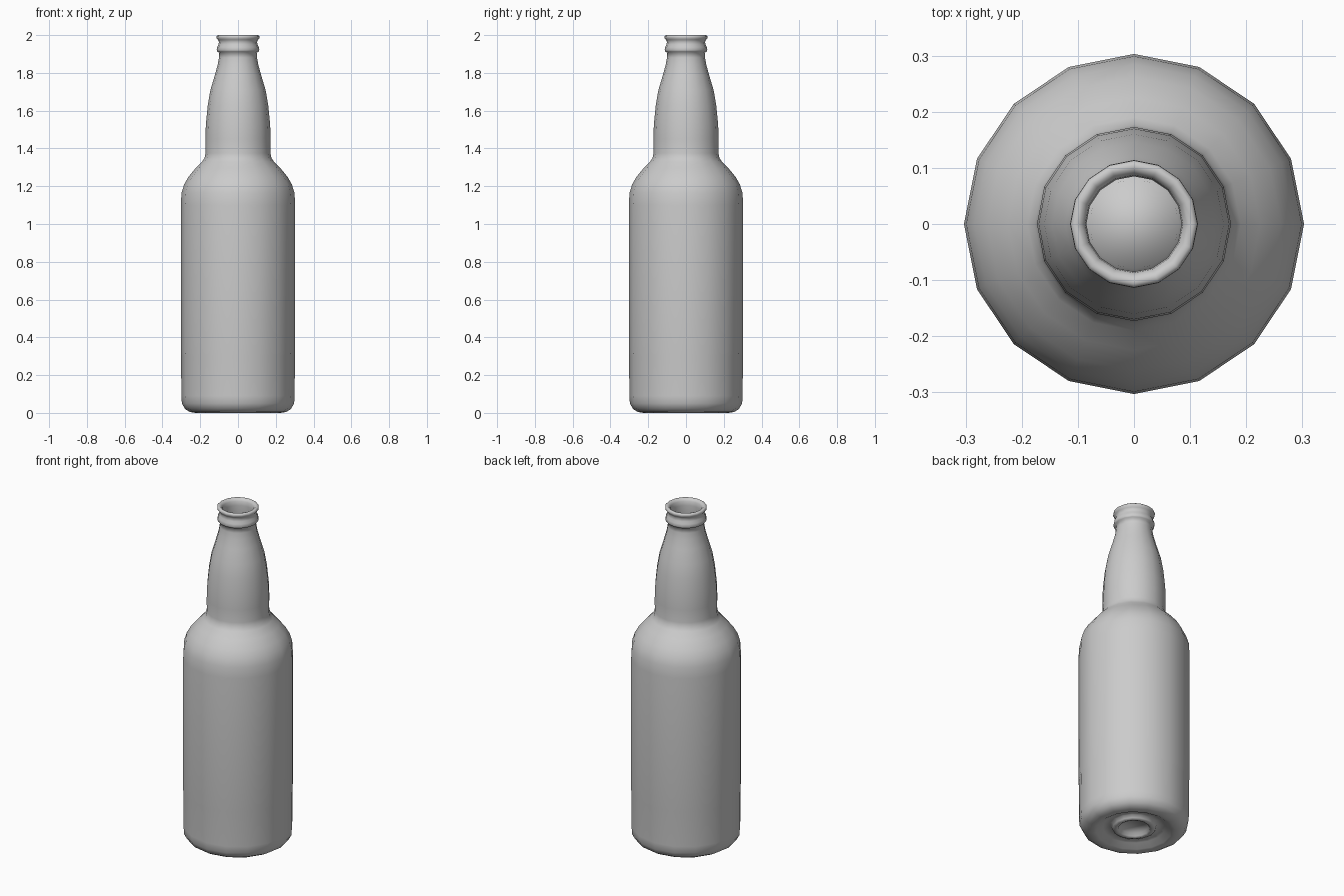
import bpy, bmesh, math

SIDES = 16

# Bottle profile (radius, height): underside, body, shoulder, neck, rings, lip, inside of mouth
profile = [
    (0.08, 0.035), (0.085, 0.018), (0.10, 0.012), (0.118, 0.018), (0.125, 0.035),
    (0.17, 0.025), (0.205, 0.004), (0.225, 0.0), (0.255, 0.005), (0.28, 0.02),
    (0.297, 0.05), (0.30, 0.09), (0.301, 0.30), (0.303, 0.32), (0.303, 1.10),
    (0.299, 1.165), (0.285, 1.21), (0.262, 1.25), (0.225, 1.295), (0.19, 1.33),
    (0.177, 1.35), (0.172, 1.375), (0.173, 1.45), (0.170, 1.53), (0.160, 1.63),
    (0.146, 1.71), (0.122, 1.79), (0.107, 1.845), (0.101, 1.88), (0.099, 1.908),
    (0.109, 1.912), (0.113, 1.921), (0.110, 1.937), (0.103, 1.95), (0.101, 1.965),
    (0.106, 1.975), (0.114, 1.985), (0.113, 1.995), (0.106, 2.0), (0.096, 1.998),
    (0.087, 1.985), (0.085, 1.96), (0.088, 1.90), (0.094, 1.86),
]


def lathe(name, points):
    """Revolve a profile around z, closing the first ring with a cap."""
    bm = bmesh.new()
    rings = []
    for r, z in points:
        rings.append([bm.verts.new((r * math.cos(2 * math.pi * i / SIDES),
                                    r * math.sin(2 * math.pi * i / SIDES), z))
                      for i in range(SIDES)])
    for a, b in zip(rings, rings[1:]):
        for i in range(SIDES):
            j = (i + 1) % SIDES
            bm.faces.new((a[i], a[j], b[j], b[i]))
    bm.faces.new(rings[0][::-1])
    for f in bm.faces:
        f.smooth = True
    mesh = bpy.data.meshes.new(name)
    bm.to_mesh(mesh)
    bm.free()
    obj = bpy.data.objects.new(name, mesh)
    bpy.context.collection.objects.link(obj)
    return obj


lathe("bottle", profile)
